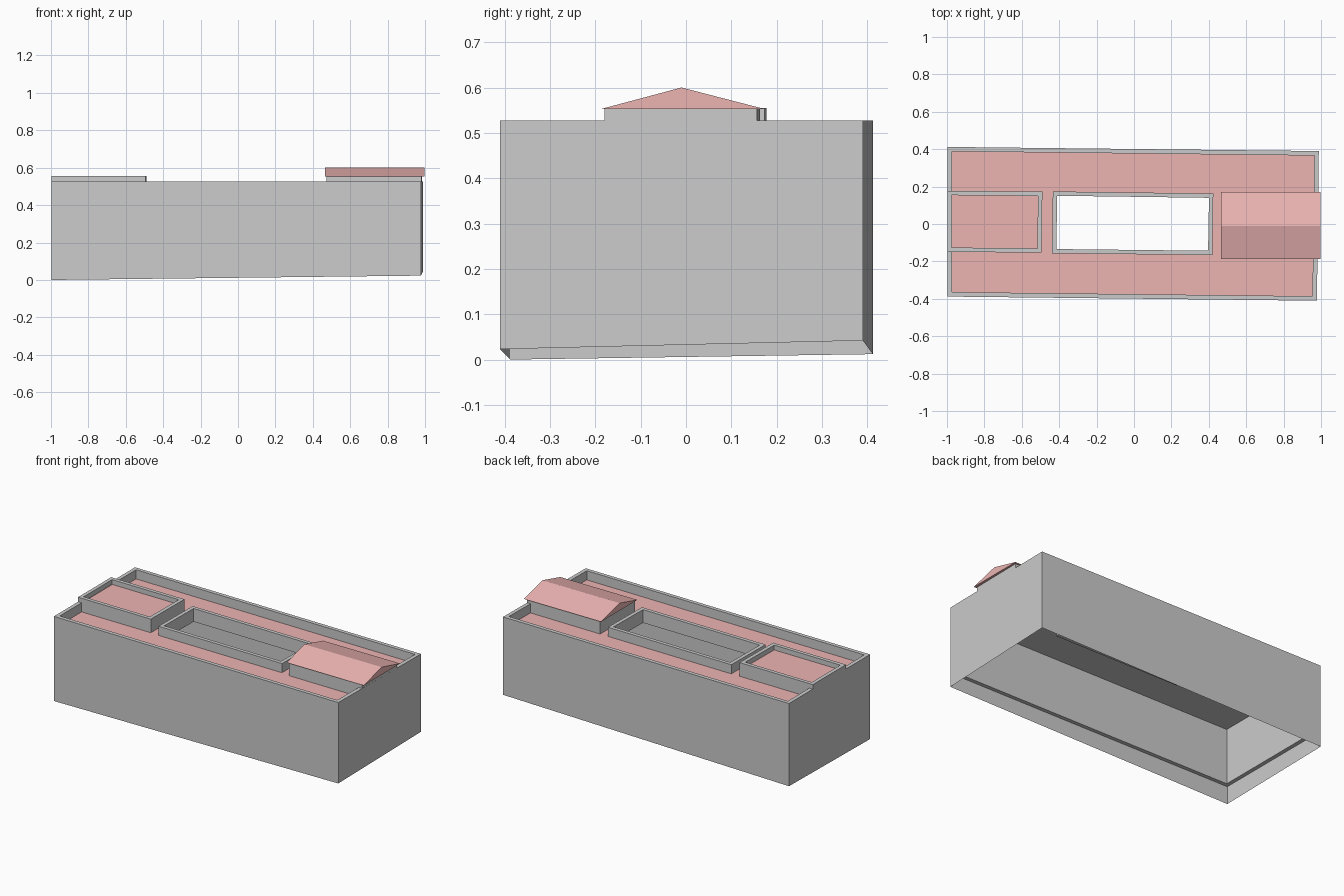
import bpy, bmesh

if "Cube" in bpy.data.objects:
    bpy.data.objects.remove(bpy.data.objects["Cube"])

red = bpy.data.materials.new("roof_red")
red.diffuse_color = (0.84, 0.46, 0.45, 1)
red.use_nodes = True
red.node_tree.nodes["Principled BSDF"].inputs["Base Color"].default_value = red.diffuse_color


def finish(name, bm, mat=None):
    me = bpy.data.meshes.new(name)
    bm.to_mesh(me)
    bm.free()
    ob = bpy.data.objects.new(name, me)
    bpy.context.collection.objects.link(ob)
    if mat:
        me.materials.append(mat)
    return ob


def inset(quad, d):
    """Shrink a quad (counter-clockwise from front left) by d on every side."""
    signs = [(1, 1), (-1, 1), (-1, -1), (1, -1)]
    return [(x + sx * d, y + sy * d) for (x, y), (sx, sy) in zip(quad, signs)]


def loft(name, quad, profile, mat=None):
    """Sweep a profile of (inset, height or four heights) around a quad."""
    bm = bmesh.new()
    rings = []
    for d, z in profile:
        zs = z if isinstance(z, tuple) else (z,) * 4
        rings.append([bm.verts.new((x, y, h)) for (x, y), h in zip(inset(quad, d), zs)])
    for a, b in zip(rings, rings[1:]):
        for i in range(4):
            j = (i + 1) % 4
            bm.faces.new((a[i], a[j], b[j], b[i]))
    return finish(name, bm, mat)


def flat_ring(name, outer, hole, z, up=True, mat=None):
    """Flat sheet with a four-sided hole."""
    bm = bmesh.new()
    a = [bm.verts.new((x, y, z)) for x, y in outer]
    b = [bm.verts.new((x, y, z)) for x, y in hole]
    for i in range(4):
        j = (i + 1) % 4
        f = bm.faces.new((a[i], a[j], b[j], b[i]))
        if not up:
            f.normal_flip()
    return finish(name, bm, mat)


block = [(-0.997, -0.388), (0.978, -0.41), (0.988, 0.39), (-0.998, 0.412)]
court = [(-0.438, -0.157), (0.419, -0.166), (0.424, 0.163), (-0.434, 0.174)]
left_box = [(-0.998, -0.149), (-0.494, -0.153), (-0.49, 0.173), (-0.998, 0.177)]
right_box = [(0.474, -0.175), (0.980, -0.180), (0.985, 0.157), (0.478, 0.163)]
TOP, DECK, CEIL = 0.527, 0.47, 0.455

# Outer walls with parapet; the lower edge follows sloping ground
loft("outer_walls", block,
     [(0, (0.0, 0.023, 0.042, 0.012)), (0, TOP), (0.024, TOP), (0.024, 0.11), (0, 0.11)])

# Main roof deck and its underside
flat_ring("roof_deck", inset(block, 0.022), inset(court, 0.01), DECK, True, red)
flat_ring("ceiling", inset(block, 0.022), inset(court, 0.01), CEIL, False)

# Parapet around the courtyard opening
loft("courtyard_parapet", court,
     [(0, 0.445), (0, TOP), (0.023, TOP), (0.023, 0.445), (0, 0.445)])

# Flat-roofed rooftop room on the left
loft("left_room_walls", left_box,
     [(0, DECK), (0, 0.555), (0.023, 0.555), (0.023, 0.52)])
bm = bmesh.new()
bm.faces.new([bm.verts.new((x, y, 0.525)) for x, y in inset(left_box, 0.022)])
finish("left_room_roof", bm, red)

# Gabled rooftop room on the right
loft("right_room_walls", right_box, [(0, DECK), (0, 0.554)])
bm = bmesh.new()
section = [(-0.186, 0.553), (0.172, 0.553), (-0.01, 0.6)]
face = bm.faces.new([bm.verts.new((0.465, y, z)) for y, z in section])
ext = bmesh.ops.extrude_face_region(bm, geom=[face], use_keep_orig=True)
bmesh.ops.translate(bm, vec=(0.532, 0, 0),
                    verts=[g for g in ext["geom"] if isinstance(g, bmesh.types.BMVert)])
bmesh.ops.recalc_face_normals(bm, faces=bm.faces)
finish("gable_roof", bm, red)
